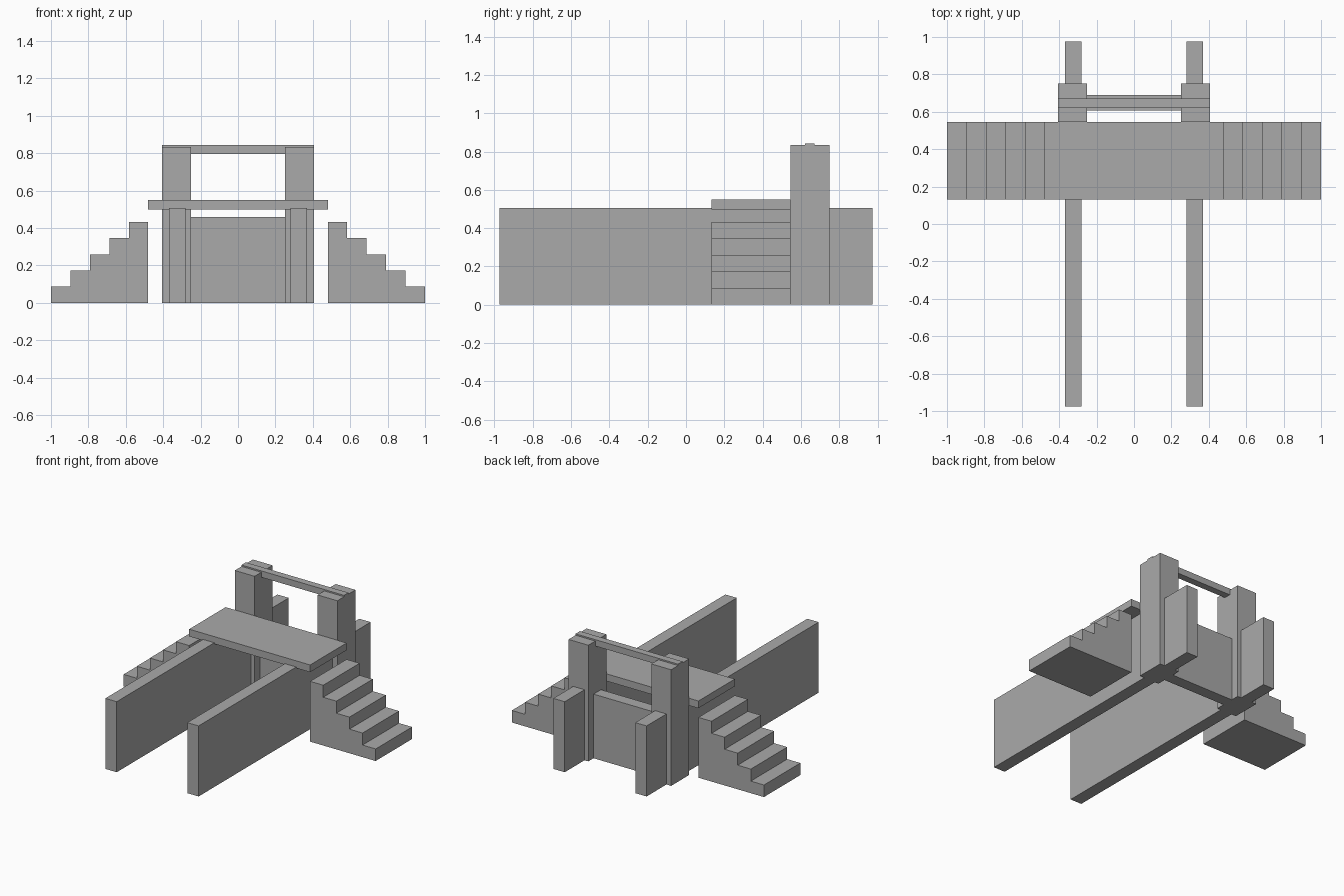
import bpy

default = bpy.data.objects.get("Cube")
if default:
    bpy.data.objects.remove(default, do_unlink=True)

# Single stone colour
GREY = (0.4, 0.4, 0.4, 1.0)
stone = bpy.data.materials.new("plain_grey")
stone.use_nodes = True
stone.diffuse_color = GREY
bsdf = next(n for n in stone.node_tree.nodes if n.type == "BSDF_PRINCIPLED")
bsdf.inputs["Base Color"].default_value = GREY


def box(name, x, y, z):
    """Axis-aligned block given by its (low, high) range on each axis."""
    spans = (x, y, z)
    bpy.ops.mesh.primitive_cube_add(size=1)
    obj = bpy.context.object
    obj.name = name
    for v in obj.data.vertices:
        v.co = [lo + (c + 0.5) * (hi - lo) for c, (lo, hi) in zip(v.co, spans)]
    obj.data.materials.append(stone)
    return obj


def mirrored(name, x, y, z):
    """The same block on the left (+x) and the right (-x)."""
    box("left_" + name, x, y, z)
    box("right_" + name, (-x[1], -x[0]), y, z)


DECK_Y = (0.132, 0.545)
DECK_HALF = 0.48
STEPS = 5

# Long side walls and gate pillars
mirrored("wall", (0.28, 0.37), (-0.975, 0.975), (0, 0.506))
mirrored("pillar", (0.25, 0.407), (0.545, 0.75), (0, 0.833))

# Gate panel and top rail between the pillars
box("gate_panel", (-0.25, 0.25), (0.607, 0.691), (0, 0.46))
box("top_rail", (-0.407, 0.407), (0.621, 0.671), (0.797, 0.843))

# Bridge deck across the walls
box("bridge_deck", (-DECK_HALF, DECK_HALF), DECK_Y, (0.498, 0.55))

# Stairs at both ends of the deck, one full-height block per step
run = (1 - DECK_HALF) / STEPS
rise = 0.0865
for i in range(STEPS):
    inner = DECK_HALF + i * run
    mirrored(f"stair_step_{STEPS - i}", (inner, inner + run), DECK_Y,
             (0, rise * (STEPS - i)))
